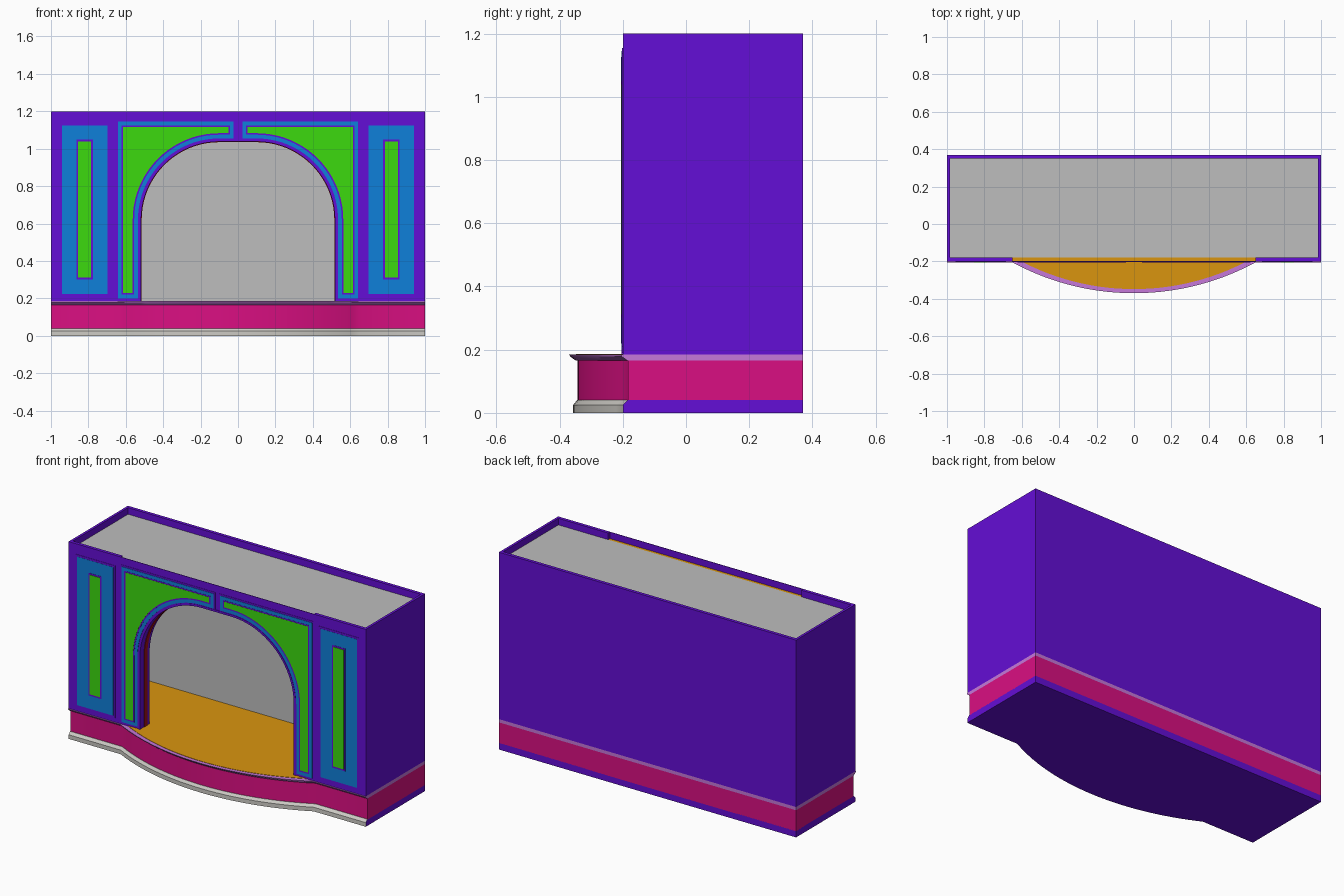
import bpy, bmesh, math
from mathutils import Vector

cube = bpy.data.objects.get("Cube")
if cube:
    bpy.data.objects.remove(cube, do_unlink=True)


def material(name, hexcode):
    rgb = [int(hexcode[i:i + 2], 16) / 255 for i in (0, 2, 4)]
    col = [c / 12.92 if c < 0.04 else ((c + 0.055) / 1.055) ** 2.4 for c in rgb] + [1]
    m = bpy.data.materials.new(name)
    m.use_nodes = True
    m.diffuse_color = col
    m.node_tree.nodes["Principled BSDF"].inputs["Base Color"].default_value = col
    return m


PURPLE = material("purple", "640ED6")
PINK = material("pink", "DA0F82")
BLUE = material("blue", "0F80DA")
GREEN = material("green", "3CDA0F")
ORANGE = material("orange", "DA950F")
GREY = material("grey", "BEBEBE")
LILAC = material("lilac", "C678DA")
STONE = material("stone", "CCCAC4")
RED = material("dark red", "A01018")


def finish(name, bm, mats):
    bmesh.ops.recalc_face_normals(bm, faces=bm.faces)
    for f in bm.faces:
        f.smooth = True
    for e in bm.edges:
        e.smooth = e.calc_face_angle(math.pi) < math.radians(30)
    me = bpy.data.meshes.new(name)
    bm.to_mesh(me)
    bm.free()
    for m in mats:
        me.materials.append(m)
    ob = bpy.data.objects.new(name, me)
    bpy.context.collection.objects.link(ob)
    return ob


def box(name, x, y, z, mat):
    bm = bmesh.new()
    bmesh.ops.create_cube(bm, size=1)
    for v in bm.verts:
        v.co = [a + (b - a) * (c + 0.5) for (a, b), c in zip((x, y, z), v.co)]
    return finish(name, bm, [mat])


def prism(name, pts, y0, y1, mat):
    """Extrude an x-z outline from y0 to y1."""
    bm = bmesh.new()
    face = bm.faces.new([bm.verts.new((x, y0, z)) for x, z in pts])
    ext = bmesh.ops.extrude_face_region(bm, geom=[face])["geom"]
    for v in ext:
        if isinstance(v, bmesh.types.BMVert):
            v.co.y = y1
    return finish(name, bm, [mat])


# Base footprint: straight front with a bowed apron in the middle
def footprint(z, front, bow, half=1.0, chord=0.65, back=0.37, steps=28):
    s = front - bow
    r = (chord ** 2 + s ** 2) / (2 * s)
    a = math.asin(chord / r)
    pts = [Vector((-half, front, z))]
    for i in range(steps + 1):
        t = a * (2 * i / steps - 1)
        pts.append(Vector((r * math.sin(t), bow + r * (1 - math.cos(t)), z)))
    return pts + [Vector((half, front, z)), Vector((half, back, z)), Vector((-half, back, z))]


def loft(name, rings, mats):
    """Join footprints; the sides, back and underside take the last material."""
    bm = bmesh.new()
    loops = [[bm.verts.new(p) for p in ring] for ring in rings]
    n = len(loops[0])
    last = len(mats) - 1
    for lo, hi in zip(loops, loops[1:]):
        for i in range(n):
            j = (i + 1) % n
            f = bm.faces.new((lo[i], lo[j], hi[j], hi[i]))
            f.material_index = 0 if i < n - 3 else last
    bm.faces.new(loops[0][::-1]).material_index = last
    bm.faces.new(loops[-1])
    return finish(name, bm, mats)


loft("base_foot", [footprint(0, -0.2, -0.357), footprint(0.025, -0.2, -0.357),
                   footprint(0.04, -0.185, -0.345)], [STONE, PURPLE])
loft("base_band", [footprint(0.037, -0.183, -0.343), footprint(0.165, -0.183, -0.343)], [PINK])
loft("base_cap", [footprint(0.165, -0.185, -0.348), footprint(0.178, -0.203, -0.366),
                  footprint(0.185, -0.205, -0.37)], [LILAC])
loft("stage_floor", [footprint(z, -0.185, -0.348, 0.98, 0.63, 0.35) for z in (0.18, 0.187)], [ORANGE])


# Arched opening: straight jambs, quarter-circle shoulders, flat crown
def shoulder(r, steps=20):
    """Right-hand arc from the crown down to the jamb."""
    return [(0.1 + r * math.sin(k), 0.62 + r * math.cos(k))
            for k in (math.pi / 2 * i / steps for i in range(steps + 1))]


def arch(r):
    right = shoulder(r) + [(0.1 + r, 0.185)]
    return [(-x, z) for x, z in reversed(right)] + right


def arch_band(name, r0, r1, y0, y1, mat):
    return prism(name, arch(r0) + arch(r1)[::-1], y0, y1, mat)


# Outer walls
opening = arch(0.418)
prism("front_wall", opening + [(1, 0.185), (1, 1.2), (-1, 1.2), (-1, 0.185)], -0.2, -0.197, PURPLE)
box("back_wall", (-1, 1), (0.35, 0.37), (0.185, 1.2), PURPLE)
arch_band("arch_reveal", 0.418, 0.43, -0.204, -0.11, PURPLE)
arch_band("arch_reveal_stripe", 0.415, 0.42, -0.165, -0.135, RED)

# Room lining
box("room_back", (-0.985, 0.985), (0.345, 0.35), (0.185, 1.16), GREY)
box("ceiling", (-0.985, 0.985), (-0.18, 0.35), (1.15, 1.16), GREY)
box("ceiling_edge", (-0.65, 0.65), (-0.197, -0.18), (1.15, 1.16), ORANGE)


# Spandrel outline beside the arch, inset by d
def spandrel(s, d):
    pts = [(0.013 + d, 1.045 + d)] + shoulder(0.425 + d)
    pts += [(0.525 + d, 0.19 + d), (0.652 - d, 0.19 + d),
            (0.652 - d, 1.155 - d), (0.013 + d, 1.155 - d)]
    return [(s * x, z) for x, z in pts]


def panel(name, s, hx, z0, z1, front, mat):
    x = s * 0.82
    box(name, (x - hx, x + hx), (front, -0.199), (z0, z1), mat)


for side, s in (("left", 1), ("right", -1)):
    # Side wall, lining and corner return
    box(side + "_wall", sorted((s, s * 0.985)), (-0.197, 0.35), (0.185, 1.2), PURPLE)
    box(side + "_lining", sorted((s * 0.985, s * 0.98)), (-0.18, 0.345), (0.185, 1.15), GREY)
    box(side + "_corner", sorted((s * 0.985, s * 0.65)), (-0.197, -0.18), (0.185, 1.2), PURPLE)
    # Stepped spandrel trim
    for part, d, front, mat in (("edge", 0, -0.202, PURPLE), ("band", 0.01, -0.204, BLUE),
                                ("line", 0.03, -0.205, PURPLE), ("field", 0.038, -0.206, GREEN)):
        prism(side + "_spandrel_" + part, spandrel(s, d), front, -0.199, mat)
    # Tall side panel
    panel(side + "_panel_frame", s, 0.135, 0.21, 1.137, -0.202, PURPLE)
    panel(side + "_panel_field", s, 0.122, 0.222, 1.125, -0.203, BLUE)
    panel(side + "_panel_line", s, 0.044, 0.302, 1.048, -0.204, PURPLE)
    panel(side + "_panel_inlay", s, 0.035, 0.312, 1.038, -0.206, GREEN)
